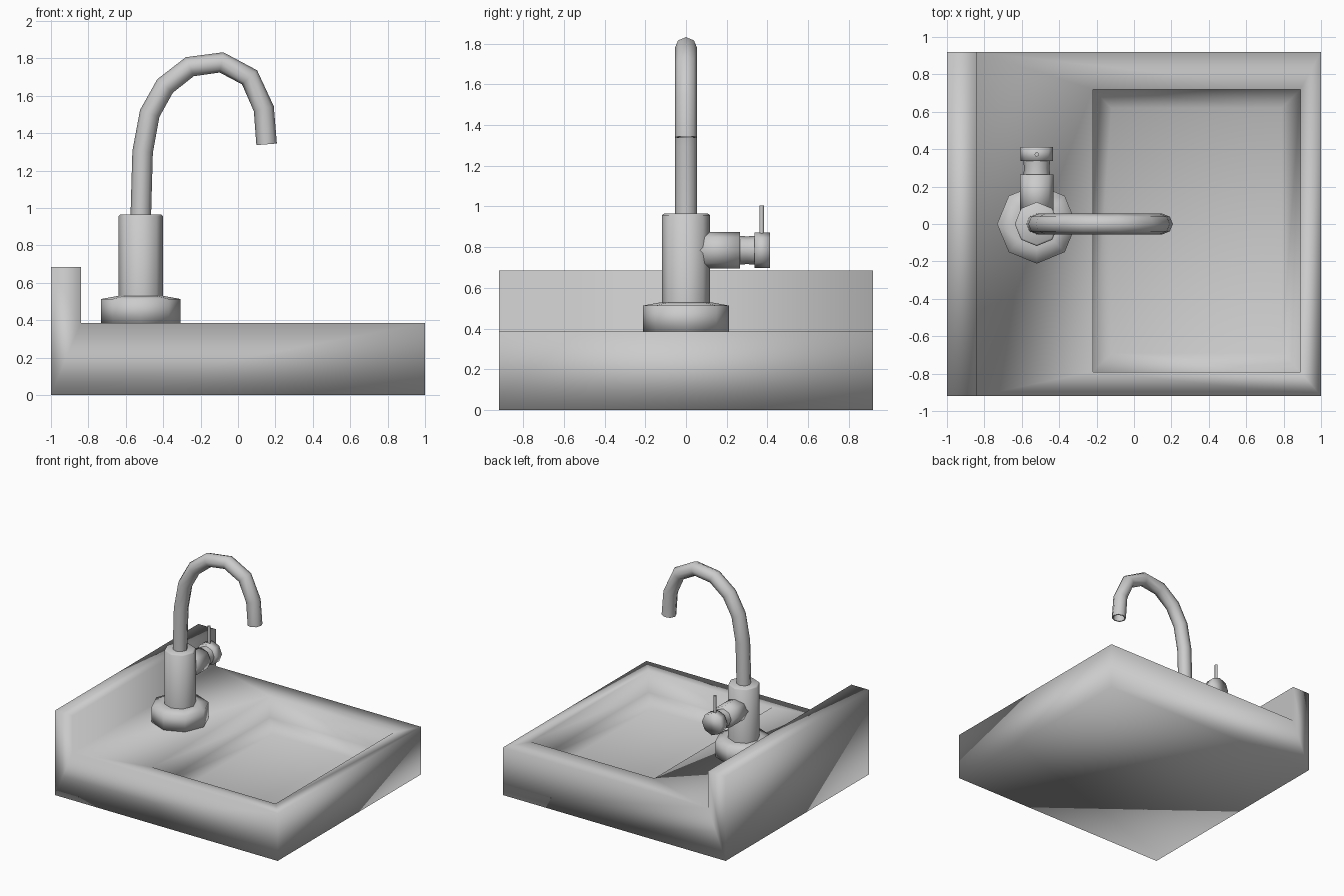
import bpy, bmesh, math
from mathutils import Vector, Matrix

if "Cube" in bpy.data.objects:
    bpy.data.objects.remove(bpy.data.objects["Cube"])

TAP_X = -0.52
SIDES = 8


def finish(name, bm, angle=None):
    bmesh.ops.recalc_face_normals(bm, faces=bm.faces)
    mesh = bpy.data.meshes.new(name)
    bm.to_mesh(mesh)
    bm.free()
    obj = bpy.data.objects.new(name, mesh)
    bpy.context.collection.objects.link(obj)
    bpy.ops.object.select_all(action='DESELECT')
    obj.select_set(True)
    bpy.context.view_layer.objects.active = obj
    if angle is None:
        bpy.ops.object.shade_smooth()
    else:
        bpy.ops.object.shade_smooth_by_angle(angle=math.radians(angle))
    return obj


def bridge(bm, a, b):
    n = len(a)
    for i in range(n):
        j = (i + 1) % n
        bm.faces.new((a[i], a[j], b[j], b[i]))


def skin(name, rings, angle=60):
    """Join rings of points in order and cap both ends."""
    bm = bmesh.new()
    loops = [[bm.verts.new(p) for p in ring] for ring in rings]
    for a, b in zip(loops, loops[1:]):
        bridge(bm, a, b)
    bm.faces.new(loops[0])
    bm.faces.new(loops[-1])
    return finish(name, bm, angle)


def circle(r, h, m):
    steps = [2 * math.pi * i / SIDES for i in range(SIDES)]
    return [m @ Vector((r * math.cos(a), r * math.sin(a), h)) for a in steps]


def lathe(name, profile, m, angle=60):
    return skin(name, [circle(r, h, m) for r, h in profile], angle)


# Sink: L-shaped counter and splashback; the basin has upright walls and a sloped foot
def rect(bm, x0, x1, y0, y1, z):
    return [bm.verts.new(p) for p in ((x1, y0, z), (x0, y0, z), (x0, y1, z), (x1, y1, z))]


bm = bmesh.new()
outline = [(-1, 0), (1, 0), (1, 0.385), (-0.84, 0.385), (-0.84, 0.685), (-1, 0.685)]
near, far = [[bm.verts.new((x, y, z)) for x, z in outline] for y in (-0.92, 0.92)]
bm.faces.new(near)
bm.faces.new(far)
for i in (0, 1, 3, 4, 5):
    j = (i + 1) % 6
    bm.faces.new((near[i], near[j], far[j], far[i]))
basin = [[near[2], near[3], far[3], far[2]],
         rect(bm, -0.22, 0.89, -0.79, 0.72, 0.385),
         rect(bm, -0.22, 0.89, -0.79, 0.72, 0.21),
         rect(bm, -0.12, 0.79, -0.69, 0.62, 0.14)]
for a, b in zip(basin, basin[1:]):
    bridge(bm, a, b)
bm.faces.new(basin[-1])
finish("sink_basin", bm)

# Tap base and column
upright = Matrix.Translation((TAP_X, 0, 0))
lathe("tap_base", [(0.212, 0.38), (0.212, 0.513), (0.13, 0.528)], upright, None)
lathe("tap_column", [(0.118, 0.50), (0.118, 0.957), (0.108, 0.965)], upright)

# Swan-neck spout with a hollow outlet
path = [(-0.52, 0.95), (-0.51, 1.30), (-0.472, 1.505), (-0.39, 1.652), (-0.258, 1.755),
        (-0.088, 1.778), (0.062, 1.698), (0.138, 1.53), (0.153, 1.34)]
path = [Vector((x, 0, z)) for x, z in path]


def spout_ring(i, r, slide=0.0):
    back = (path[i] - path[i - 1]).normalized() if i else Vector((0, 0, 1))
    ahead = (path[i + 1] - path[i]).normalized() if i + 1 < len(path) else back
    t = (back + ahead).normalized()
    side = Vector((0, 1, 0)).cross(t)
    m = Matrix((side, Vector((0, 1, 0)), t)).transposed().to_4x4()
    return circle(r, slide, Matrix.Translation(path[i]) @ m)


last = len(path) - 1
rings = [spout_ring(i, 0.055) for i in range(len(path))]
rings += [spout_ring(last, 0.046), spout_ring(last, 0.046, -0.06)]
skin("tap_spout", rings)

# Side valve with waisted neck and knob, pointing along +y
sideways = Matrix.Translation((TAP_X, 0, 0.785)) @ Matrix.Rotation(math.radians(-90), 4, 'X')
lathe("valve_body", [(0.09, 0.05), (0.09, 0.265)], sideways, None)
lathe("valve_neck", [(0.072, 0.25), (0.068, 0.30), (0.072, 0.345)], sideways)
lathe("valve_knob", [(0.088, 0.336), (0.088, 0.412)], sideways, None)

# Thin lever on the knob
lathe("valve_lever", [(0.012, 0.85), (0.012, 1.005)], Matrix.Translation((TAP_X, 0.372, 0)))
